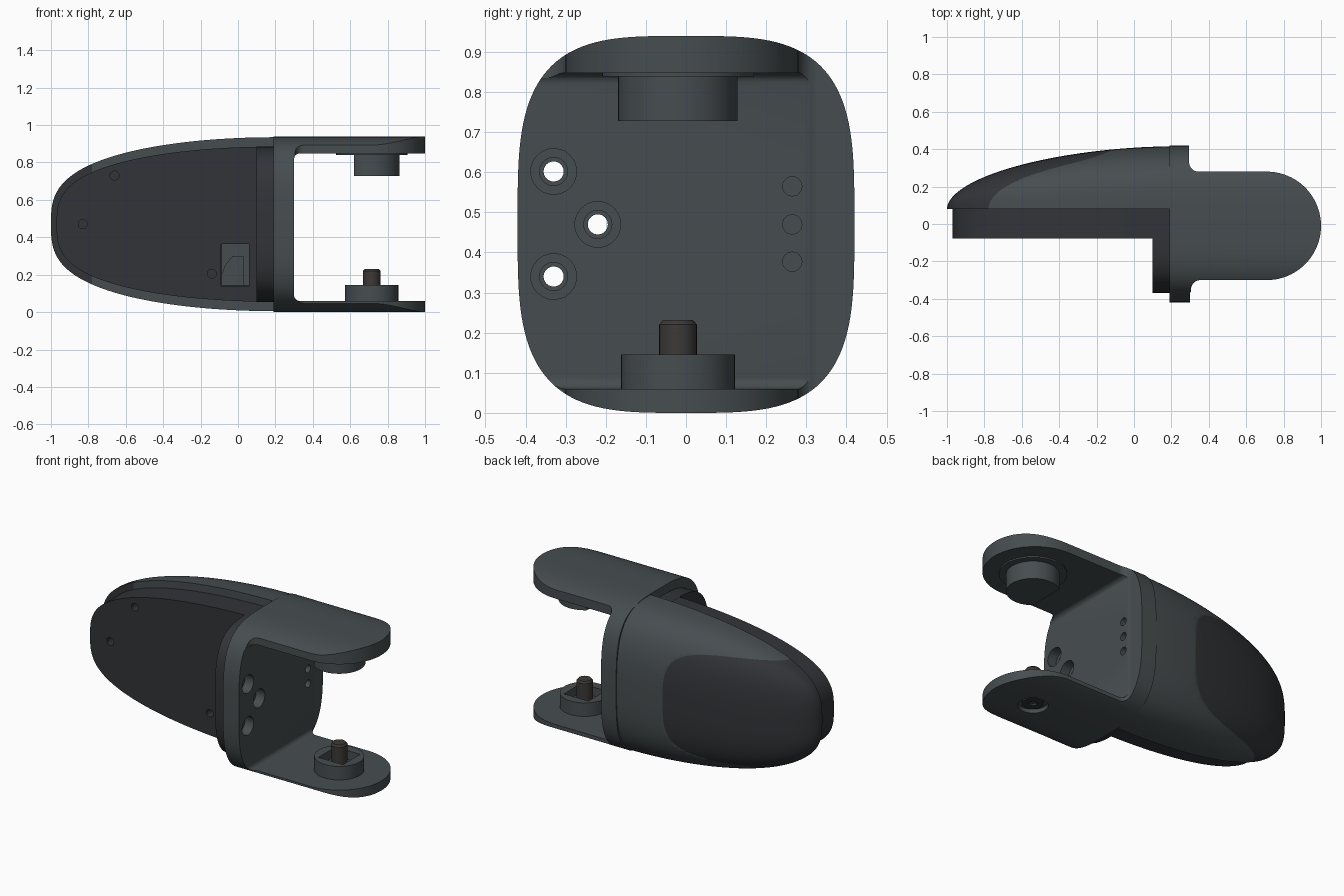
import bpy, bmesh, math
from mathutils import Vector
from mathutils.geometry import interpolate_bezier

if "Cube" in bpy.data.objects:
    bpy.data.objects.remove(bpy.data.objects["Cube"])

ZC = 0.47  # mid height


def material(name, rgb):
    m = bpy.data.materials.new(name)
    m.diffuse_color = (*rgb, 1)
    m.use_nodes = True
    m.node_tree.nodes["Principled BSDF"].inputs["Base Color"].default_value = m.diffuse_color
    return m


GREY = material("slate", (0.062, 0.075, 0.08))
DARK = material("charcoal", (0.031, 0.034, 0.039))
STEEL = material("steel", (0.045, 0.041, 0.038))


def loft(name, rings, mat):
    """Solid through closed rings of 3D points."""
    bm = bmesh.new()
    vr = [[bm.verts.new(p) for p in r] for r in rings]
    n = len(vr[0])
    for a, b in zip(vr, vr[1:]):
        for i in range(n):
            bm.faces.new((a[i], a[(i + 1) % n], b[(i + 1) % n], b[i]))
    bm.faces.new(vr[0])
    bm.faces.new(vr[-1])
    bmesh.ops.recalc_face_normals(bm, faces=bm.faces)
    me = bpy.data.meshes.new(name)
    bm.to_mesh(me)
    bm.free()
    me.materials.append(mat)
    o = bpy.data.objects.new(name, me)
    bpy.context.collection.objects.link(o)
    return o


def prism(name, pts, axis, lo, hi, mat=GREY):
    """Extrude a 2D outline along X (y,z), Y (x,z) or Z (x,y)."""
    put = {"X": lambda p, h: (h, p[0], p[1]),
           "Y": lambda p, h: (p[0], h, p[1]),
           "Z": lambda p, h: (p[0], p[1], h)}[axis]
    return loft(name, [[put(p, h) for p in pts] for h in (lo, hi)], mat)


def arc(cx, cy, r, a0, a1, n=12):
    return [(cx + r * math.cos(math.radians(a0 + (a1 - a0) * i / n)),
             cy + r * math.sin(math.radians(a0 + (a1 - a0) * i / n))) for i in range(n + 1)]


def cyl(name, c, r, axis, lo, hi, mat=GREY, n=40):
    return prism(name, arc(*c, r, 0, 360, n)[:-1], axis, lo, hi, mat)


def rect(x0, x1, y0, y1):
    return [(x0, y0), (x1, y0), (x1, y1), (x0, y1)]


def boolean(o, cutter, op="DIFFERENCE", keep=False):
    m = o.modifiers.new("cut", "BOOLEAN")
    m.operation, m.object, m.solver = op, cutter, "EXACT"
    bpy.context.view_layer.objects.active = o
    bpy.ops.object.modifier_apply(modifier=m.name)
    if not keep:
        bpy.data.objects.remove(cutter)


def oval(a, b, e, y0=0, start=0, end=360, n=48):
    """Superellipse arc in (y, z)."""
    pts = []
    for i in range(n + 1):
        t = math.radians(start + (end - start) * i / n)
        c, s = math.cos(t), math.sin(t)
        pts.append((y0 + a * math.copysign(abs(c) ** (2 / e), c),
                    ZC + b * math.copysign(abs(s) ** (2 / e), s)))
    return pts


def swell(u, p, q):
    return (1 - (1 - u) ** p) ** (1 / q)


# Domed back shell, growing from the tip to the bracket
rings = []
for i in range(49):
    u = max((i / 48) ** 2.2, 1e-5)
    sec = oval(0.335 * swell(u, 1.8, 1.9), 0.465 * swell(u, 2, 3), 3, 0.08, -90, 90)
    rings.append([(-1 + 1.2 * u, y, z) for y, z in sec])
shell = loft("back_shell", rings, GREY)

# Dark fingertip pad, split from the shell along a curved seam
pad = shell.copy()
pad.data = shell.data.copy()
pad.name = "tip_pad"
pad.data.materials[0] = DARK
bpy.context.collection.objects.link(pad)
seam = interpolate_bezier(Vector((-0.78, 0.08)), Vector((-0.76, 0.28)),
                          Vector((-0.2, 0.32)), Vector((-0.1, 0.41)), 30)
seam = [(-0.78, 0.04)] + [(p.x, p.y) for p in seam] + [(-0.08, 0.6), (-1.2, 0.6), (-1.2, 0.04)]
region = prism("pad_region", seam, "Z", -0.2, 1.2, DARK)
boolean(shell, region, keep=True)
boolean(pad, region, "INTERSECT")

# Flat front plate with screw holes and a window
top, low = [], []
for i in range(41):
    u = (i / 40) ** 2.5
    x, b = -0.97 + 1.165 * u, 0.415 * swell(u, 2, 3)
    top.append((x, ZC + b))
    low.append((x, ZC - b))
plate = prism("front_plate", low + top[:0:-1], "Y", -0.078, 0.086, DARK)
for c in ((-0.66, 0.73), (-0.83, 0.47), (-0.14, 0.205)):
    boolean(plate, cyl("hole", c, 0.024, "Y", -0.2, 0.0, DARK, 24))
boolean(plate, prism("window", rect(-0.09, 0.06, 0.14, 0.365), "Y", -0.2, 0.03, DARK))
prism("window_panel", rect(-0.089, 0.059, 0.141, 0.364), "Y", 0.01, 0.04)
prism("window_latch", [(-0.088, 0.142), (0.03, 0.142), (0.03, 0.3), (-0.03, 0.3), (-0.07, 0.25),
                       (-0.088, 0.2)], "Y", -0.02, 0.03)

# Mounting block behind the bracket wall
block = prism("mount_block", oval(0.37, 0.415, 3.5, 0, 90, 270), "X", 0.1, 0.195, DARK)

# Bracket: oval bar trimmed to its plan outline, then opened to a fork
bracket = prism("fork_bracket", oval(0.42, 0.47, 3.5, n=128)[:-1], "X", 0.19, 1.1)
plan = ([(0.18, -0.5), (0.305, -0.5)] + arc(0.355, -0.35, 0.05, 180, 90)
        + arc(0.71, -0.01, 0.29, -90, 90, 40) + arc(0.345, 0.33, 0.05, 270, 180)
        + [(0.295, 0.5), (0.18, 0.5)])
boolean(bracket, prism("plan", plan, "Z", -0.1, 1.1), "INTERSECT")
gap = ([(1.2, 0.06), (1.2, 0.848)] + arc(0.33, 0.818, 0.03, 90, 180, 8)
       + arc(0.33, 0.09, 0.03, 180, 270, 8))
boolean(bracket, prism("gap", gap, "Y", -0.6, 0.6))

# Counterbored through holes and blind holes in the wall
for c in ((-0.33, 0.602), (-0.22, 0.47), (-0.33, 0.34)):
    boolean(bracket, cyl("bore", c, 0.057, "X", 0.24, 0.4))
    boolean(bracket, cyl("step", c, 0.035, "X", 0.21, 0.4))
    boolean(bracket, cyl("through", c, 0.025, "X", 0.0, 0.4))
    boolean(block, cyl("through", c, 0.025, "X", 0.0, 0.4, DARK))
for z in (0.377, 0.47, 0.565):
    boolean(bracket, cyl("blind", (0.265, z), 0.024, "X", 0.23, 0.4, GREY, 24))

# Pivot: upper boss, lower socket, pin and screw
PIV = (0.715, -0.02)
boolean(bracket, cyl("screw_recess", PIV, 0.085, "Z", -0.1, 0.025))
cyl("upper_washer", PIV, 0.19, "Z", 0.839, 0.86)
boss = cyl("upper_boss", PIV, 0.149, "Z", 0.728, 0.86, GREY, 56)
boolean(boss, prism("flat", rect(0.4, 0.62, -0.4, 0.4), "Z", 0.6, 1))
socket = cyl("lower_socket", PIV, 0.142, "Z", 0.05, 0.145, GREY, 56)
boolean(socket, prism("square", rect(0.63, 0.80, -0.105, 0.065), "Z", 0.09, 0.3))
pin = loft("pivot_pin", [[(x, y, z) for x, y in arc(*PIV, r, 0, 360, 32)[:-1]]
                         for r, z in ((0.047, 0.05), (0.047, 0.22), (0.038, 0.231))], STEEL)
screw = cyl("pivot_screw", PIV, 0.06, "Z", 0.012, 0.05, DARK)
boolean(screw, cyl("hex", PIV, 0.025, "Z", -0.1, 0.03, DARK, 6))

# Smooth curved faces, keep edges crisp
bpy.ops.object.select_all(action="DESELECT")
for o in bpy.context.scene.objects:
    o.select_set(True)
bpy.context.view_layer.objects.active = bracket
bpy.ops.object.shade_smooth_by_angle(angle=math.radians(28))
